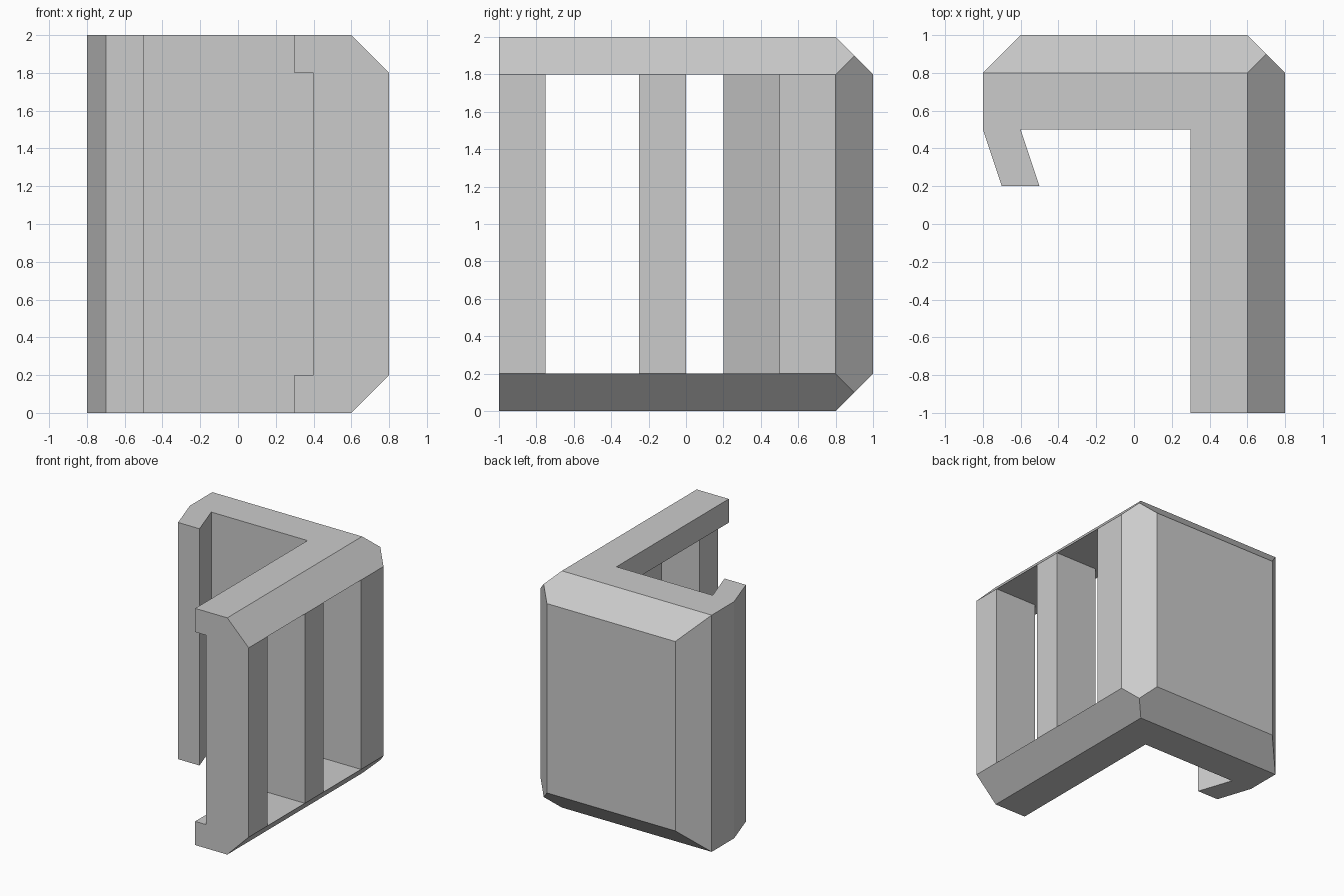
import bpy
import bmesh
from mathutils import Vector

cube = bpy.data.objects.get("Cube")
if cube:
    bpy.data.objects.remove(cube, do_unlink=True)

grey = bpy.data.materials.new("light grey")
grey.use_nodes = True
colour = (0.6, 0.6, 0.6, 1)
grey.diffuse_color = colour
grey.node_tree.nodes["Principled BSDF"].inputs["Base Color"].default_value = colour


def make_object(name, bm):
    bmesh.ops.recalc_face_normals(bm, faces=bm.faces)
    mesh = bpy.data.meshes.new(name)
    bm.to_mesh(mesh)
    bm.free()
    mesh.materials.append(grey)
    obj = bpy.data.objects.new(name, mesh)
    bpy.context.scene.collection.objects.link(obj)
    return obj


def prism(outline, height):
    bm = bmesh.new()
    base = bm.faces.new([bm.verts.new((x, y, 0)) for x, y in outline])
    top = bmesh.ops.extrude_face_region(bm, geom=[base])["geom"]
    moved = [v for v in top if isinstance(v, bmesh.types.BMVert)]
    bmesh.ops.translate(bm, verts=moved, vec=(0, 0, height))
    return bm


def box(name, low, high):
    low, high = Vector(low), Vector(high)
    bm = bmesh.new()
    bmesh.ops.create_cube(bm, size=1)
    for v in bm.verts:
        v.co = (low + high) / 2 + v.co * (high - low)
    return make_object(name, bm)


def chamfer(bm, point, normal):
    # Slice off everything beyond the plane and close the cut
    geom = bm.verts[:] + bm.edges[:] + bm.faces[:]
    cut = bmesh.ops.bisect_plane(bm, geom=geom, plane_co=point, plane_no=normal,
                                 clear_outer=True, dist=1e-5)["geom_cut"]
    edges = [e for e in cut if isinstance(e, bmesh.types.BMEdge) and e.is_boundary]
    bmesh.ops.holes_fill(bm, edges=edges)


# L-shaped wall with a hooked end
outline = [(0.8, -1), (0.8, 1), (-0.8, 1), (-0.8, 0.5), (-0.7, 0.2),
           (-0.5, 0.2), (-0.6, 0.5), (0.3, 0.5), (0.3, -1)]
bm = prism(outline, 2)

# Chamfered upright corners
for side in (1, -1):
    chamfer(bm, (0.8 * side, 0.8, 1), (side, 1, 0))

# Chamfered top and bottom rims on the outer side and back
for z, up in ((2, 1), (0, -1)):
    chamfer(bm, (0.6, 0, z), (1, 0, up))
    chamfer(bm, (0, 0.8, z), (0, 1, up))
wall = make_object("corner_wall", bm)

# Shallow inner recess and two window openings in the side wall
cutters = [
    box("recess_cutter", (0.2, -1.2, 0.2), (0.4, 0.5, 1.8)),
    box("front_window_cutter", (0.35, -0.75, 0.2), (1, -0.25, 1.8)),
    box("rear_window_cutter", (0.35, 0, 0.2), (1, 0.5, 1.8)),
]
for cutter in cutters:
    mod = wall.modifiers.new(cutter.name, "BOOLEAN")
    mod.operation = "DIFFERENCE"
    mod.solver = "EXACT"
    mod.object = cutter

# Apply the cuts and remove the cutters
bpy.context.view_layer.update()
evaluated = wall.evaluated_get(bpy.context.evaluated_depsgraph_get())
result = bpy.data.meshes.new_from_object(evaluated)
wall.modifiers.clear()
wall.data = result
wall.data.materials.clear()
wall.data.materials.append(grey)
for polygon in wall.data.polygons:
    polygon.material_index = 0
for cutter in cutters:
    bpy.data.objects.remove(cutter, do_unlink=True)
